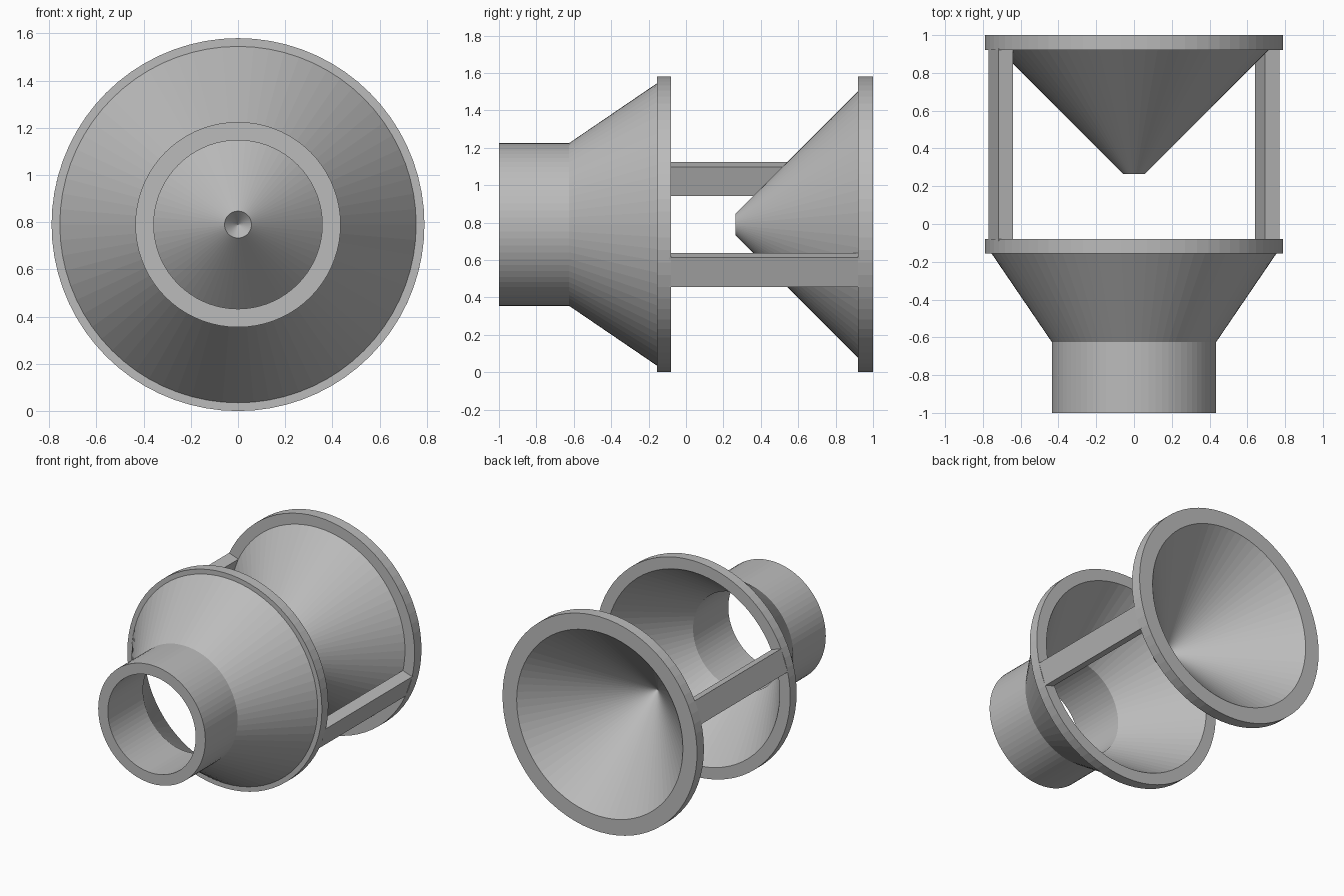
import bpy, bmesh, math
from mathutils import Matrix, Vector

cube = bpy.data.objects.get("Cube")
if cube:
    bpy.data.objects.remove(cube, do_unlink=True)

AXIS_Z = 0.79      # height of the horizontal main axis
RIM = 0.79         # outer radius of both rims
SEGMENTS = 72

grey = bpy.data.materials.new("plain_grey")
grey.use_nodes = True
grey.diffuse_color = (0.5, 0.5, 0.5, 1)
bsdf = next(n for n in grey.node_tree.nodes if n.type == 'BSDF_PRINCIPLED')
bsdf.inputs["Base Color"].default_value = grey.diffuse_color


def finish(name, bm):
    bmesh.ops.recalc_face_normals(bm, faces=bm.faces)
    mesh = bpy.data.meshes.new(name)
    bm.to_mesh(mesh)
    bm.free()
    mesh.materials.append(grey)
    obj = bpy.data.objects.new(name, mesh)
    bpy.context.collection.objects.link(obj)
    return obj


def lathe(name, profile):
    """Spin a closed (radius, y) profile about the main axis."""
    bm = bmesh.new()
    verts = [bm.verts.new((r, y, AXIS_Z)) for r, y in profile]
    edges = [bm.edges.new((v, verts[(i + 1) % len(verts)]))
             for i, v in enumerate(verts)]
    bmesh.ops.spin(bm, geom=verts + edges, cent=(0, 0, AXIS_Z), axis=(0, 1, 0),
                   angle=math.tau, steps=SEGMENTS, use_merge=True)
    bmesh.ops.remove_doubles(bm, verts=bm.verts, dist=0.0005)
    return finish(name, bm)


# Front tube flaring into a hollow cone with a rim
lathe("front_funnel", [
    (0.357, -1), (0.435, -1), (0.435, -0.625), (0.755, -0.155),
    (RIM, -0.155), (RIM, -0.08), (0.705, -0.08), (0.357, -0.592)])

# Rear hollow cone pointing forward, with a small dimple in its tip
lathe("rear_cone", [
    (0, 0.327), (0.057, 0.265), (0.712, 0.92),
    (RIM, 0.92), (RIM, 1), (0.675, 1)])

# Two flat struts on opposite sides join the rims
for name, angle in (("left_strut", 19), ("right_strut", 199)):
    bm = bmesh.new()
    bmesh.ops.create_cube(bm, size=1)
    bmesh.ops.scale(bm, vec=(0.08, 1.02, 0.165), verts=bm.verts)
    bmesh.ops.translate(bm, vec=(0.746, 0.42, 0), verts=bm.verts)
    turn = Matrix.Rotation(math.radians(angle), 4, 'Y')
    bmesh.ops.transform(bm, matrix=Matrix.Translation(Vector((0, 0, AXIS_Z))) @ turn,
                        verts=bm.verts)
    finish(name, bm)
